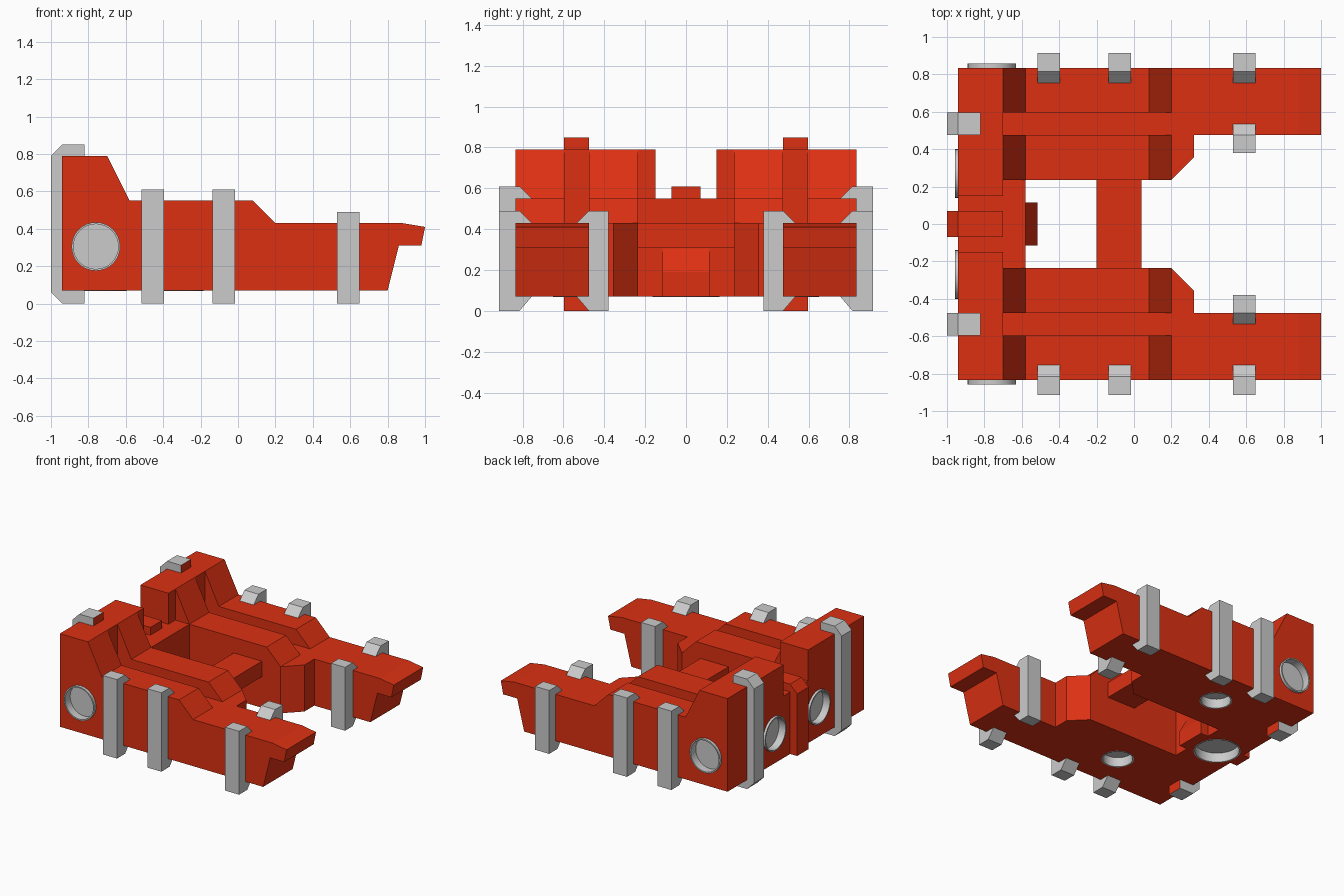
import bpy, bmesh, math
from mathutils import Vector

if "Cube" in bpy.data.objects:
    bpy.data.objects.remove(bpy.data.objects["Cube"])

red = bpy.data.materials.new("red_paint")
red.diffuse_color = (0.72, 0.03, 0.006, 1)
red.use_nodes = True
red.node_tree.nodes["Principled BSDF"].inputs["Base Color"].default_value = red.diffuse_color


def finish(name, bm, mat=None, mirror=False):
    bmesh.ops.recalc_face_normals(bm, faces=bm.faces)
    me = bpy.data.meshes.new(name)
    bm.to_mesh(me)
    bm.free()
    ob = bpy.data.objects.new(name, me)
    bpy.context.collection.objects.link(ob)
    if mat:
        me.materials.append(mat)
    if mirror:
        m = ob.modifiers.new("mirror", 'MIRROR')
        m.use_axis = (False, True, False)
        m.use_mirror_merge = False
    return ob


def prism(name, pts, axis, a, b, mat=None, mirror=False):
    """Extrude a 2D outline along an axis from a to b."""
    place = {'x': lambda u, v, t: (t, u, v),
             'y': lambda u, v, t: (u, t, v),
             'z': lambda u, v, t: (u, v, t)}[axis]
    bm = bmesh.new()
    lo = [bm.verts.new(place(u, v, a)) for u, v in pts]
    hi = [bm.verts.new(place(u, v, b)) for u, v in pts]
    bm.faces.new(lo)
    bm.faces.new(hi)
    n = len(pts)
    for i in range(n):
        j = (i + 1) % n
        bm.faces.new((lo[i], lo[j], hi[j], hi[i]))
    return finish(name, bm, mat, mirror)


def rect(u0, u1, v0, v1):
    return [(u0, v0), (u1, v0), (u1, v1), (u0, v1)]


def lathe(name, profile, centre, normal, cap_both=False, n=32):
    """Revolve (radius, height) rings about a normal; first ring is capped."""
    bm = bmesh.new()
    turn = Vector((0, 0, 1)).rotation_difference(Vector(normal))
    rings = []
    for r, h in profile:
        rings.append([bm.verts.new(Vector(centre) + turn @ Vector(
            (r * math.cos(2 * math.pi * i / n), r * math.sin(2 * math.pi * i / n), h)))
            for i in range(n)])
    for p, q in zip(rings, rings[1:]):
        for i in range(n):
            j = (i + 1) % n
            bm.faces.new((p[i], p[j], q[j], q[i]))
    bm.faces.new(rings[0])
    if cap_both:
        bm.faces.new(rings[-1])
    return finish(name, bm)


# Lower body, a U-shaped plan
half = [(-0.94, 0.835), (0.6, 0.835), (0.6, 0.475), (0.32, 0.475),
        (0.32, 0.355), (0.2, 0.235), (-0.58, 0.235)]
base = prism("lower_body", half + [(x, -y) for x, y in reversed(half)], 'z', 0.07, 0.43, red)

# Arm tips with undercut
tip = [(0.6, 0.07), (0.8, 0.07), (0.86, 0.31), (0.98, 0.31), (1.0, 0.41), (0.88, 0.43), (0.6, 0.43)]
prism("arm_tip", tip, 'y', 0.475, 0.835, red, True)

# Upper rails either side of the groove
rail = [(-0.7, 0.43), (-0.7, 0.79), (-0.58, 0.55), (0.08, 0.55), (0.2, 0.43)]
prism("inner_rail", rail, 'y', 0.235, 0.475, red, True)
prism("outer_rail", rail, 'y', 0.595, 0.835, red, True)

# Rear towers, centre deck, cross bar and wedge
prism("rear_tower", rect(-0.94, -0.7, 0.43, 0.79), 'y', 0.15, 0.835, red, True)
prism("rear_deck", rect(-0.94, -0.58, 0.43, 0.55), 'y', -0.235, 0.235, red)
prism("cross_bar", rect(-0.2, 0.04, 0.31, 0.43), 'y', -0.235, 0.235, red)
prism("rear_wedge", [(-0.58, 0.07), (-0.515, 0.07), (-0.515, 0.19), (-0.58, 0.305)],
      'y', -0.115, 0.115, red)
prism("centre_strap", [(-1, 0.07), (-1, 0.55), (-0.94, 0.61), (-0.7, 0.61),
                       (-0.7, 0.55), (-0.94, 0.55), (-0.94, 0.07)], 'y', -0.07, 0.07, red)


# Side clamps, C-shaped with sloped ends
def side_clamp(name, x, out, wall, slope, end, h):
    pts = [(out, 0), (out, h), (slope, h), (end, h - 0.06), (wall, h - 0.06),
           (wall, 0.07), (end, 0.07), (slope, 0)]
    prism(name, pts, 'x', x - 0.06, x + 0.06, None, True)


for x, h in ((-0.455, 0.61), (-0.075, 0.61), (0.59, 0.49)):
    side_clamp("side_clamp", x, 0.915, 0.835, 0.815, 0.755, h)
side_clamp("inner_arm_clamp", 0.59, 0.38, 0.475, 0.475, 0.535, 0.49)

# Rear clamps with red end faces
rear = prism("rear_clamp", [(-1, 0.06), (-1, 0.79), (-0.94, 0.85), (-0.82, 0.85), (-0.82, 0.79),
                            (-0.94, 0.79), (-0.94, 0.07), (-0.82, 0.07), (-0.82, 0), (-0.94, 0)],
             'y', 0.475, 0.597, None, True)
rear.data.materials.append(None)
rear.data.materials.append(red)
for f in rear.data.polygons:
    if f.normal.x > 0.9 and f.center.x > -0.9:
        f.material_index = 1

# Round sockets: centre, outward normal, radius, lip, depth
sockets = [((-0.76, 0, 0.07), (0, 0, -1), 0.165, 0.002, 0.07)]
for s in (-1, 1):
    sockets += [((-0.76, s * 0.835, 0.305), (0, s, 0), 0.13, 0.022, 0.04),
                ((-0.94, s * 0.27, 0.305), (-1, 0, 0), 0.13, 0.018, 0.04),
                ((-0.3, s * 0.535, 0.07), (0, 0, -1), 0.115, 0.002, 0.07)]
for c, nrm, r, lip, depth in sockets:
    ri = r - 0.01
    cutter = lathe("cutter", [(ri + 0.003, -depth - 0.005), (ri + 0.003, 0.05)], c, nrm, True)
    cutter.hide_render = True
    mod = base.modifiers.new("hole", 'BOOLEAN')
    mod.operation = 'DIFFERENCE'
    mod.solver = 'EXACT'
    mod.object = cutter
    bpy.context.view_layer.objects.active = base
    bpy.ops.object.modifier_apply(modifier=mod.name)
    bpy.data.objects.remove(cutter)
    cup = lathe("round_socket", [(ri, -depth), (ri, lip), (r, lip), (r, 0)], c, nrm)
    # keep the cup floor facing out of the hole
    floor = max(cup.data.polygons, key=lambda f: len(f.vertices))
    if floor.normal.dot(Vector(nrm)) < 0:
        cup.data.flip_normals()
    bpy.ops.object.select_all(action='DESELECT')
    cup.select_set(True)
    bpy.context.view_layer.objects.active = cup
    bpy.ops.object.shade_smooth_by_angle()
